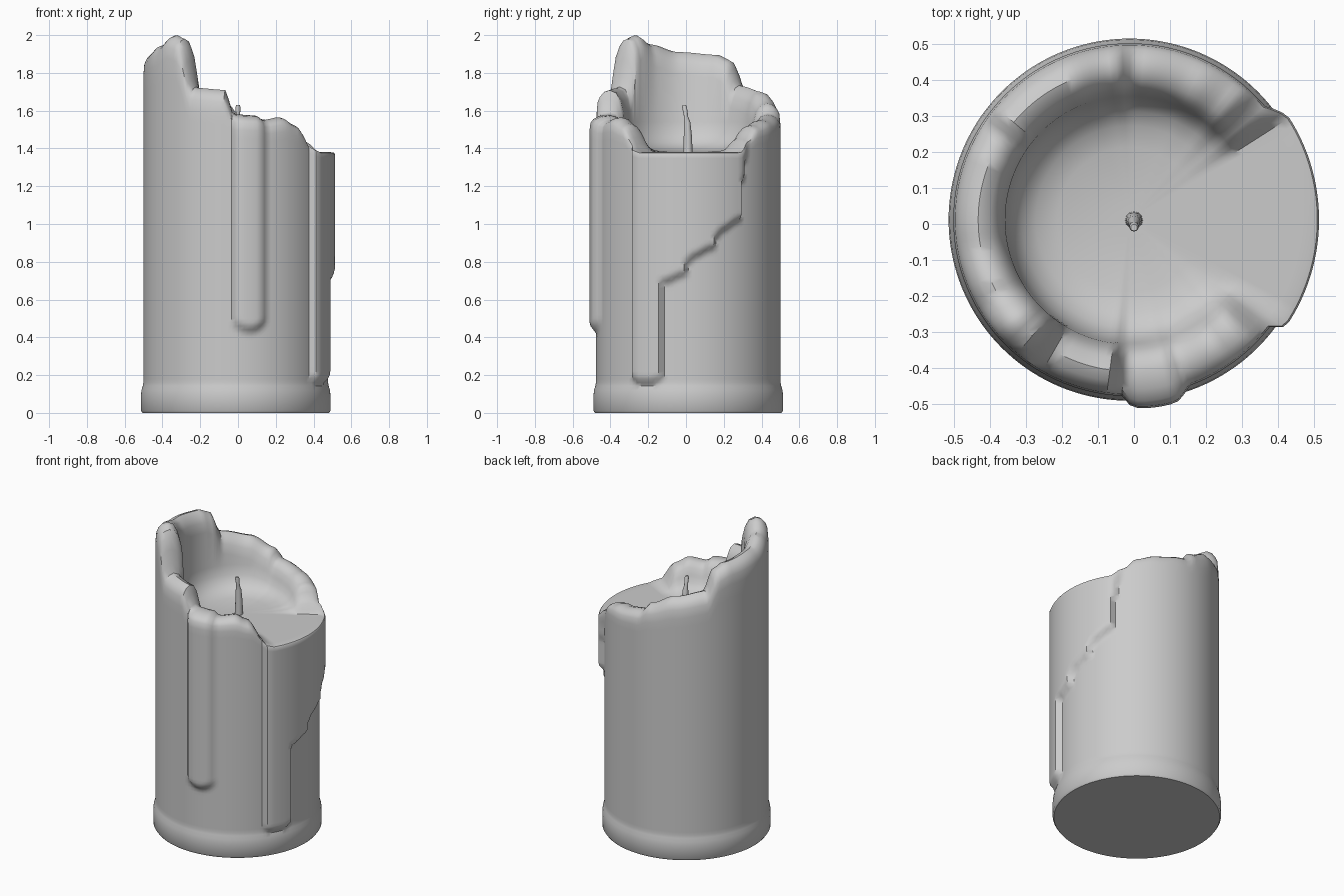
import bpy, bmesh, math

if "Cube" in bpy.data.objects:
    bpy.data.objects.remove(bpy.data.objects["Cube"])

CX, CY = -0.012, 0.012      # axis of the wax column
POOL = 1.38                 # level of the melted pool
R = 0.489
N = 144

# rim height by angle (degrees, counter-clockwise from +x)
RIM = [(0, 1.38), (32, 1.38), (40, 1.45), (50, 1.52), (65, 1.55), (88, 1.58),
       (96, 1.64), (115, 1.70), (139, 1.73), (149, 1.87), (158, 1.895), (187, 1.91),
       (208, 1.95), (222, 2.0), (230, 1.98), (241, 1.72), (262, 1.71),
       (269, 1.58), (284, 1.575), (289, 1.55), (303, 1.565), (313, 1.53),
       (327, 1.39), (330, 1.38), (360, 1.38)]
# lower edge of the wax that spilled over the open side
SPILL = [(-37, 0.17), (-33, 0.14), (-21, 0.14), (-17, 0.16), (-15, 0.67), (-2, 0.71),
         (1, 0.80), (15, 0.85), (19, 0.94), (33, 1.0), (36, 1.28), (40, 1.4)]


def smooth(t):
    t = min(1, max(0, t))
    return t * t * (3 - 2 * t)


def lookup(table, a):
    for (a0, v0), (a1, v1) in zip(table, table[1:]):
        if a0 <= a <= a1:
            return v0 + (v1 - v0) * smooth((a - a0) / (a1 - a0))
    return table[-1][1]


def bulge(a, z):
    """Thickness of the spilled wax and the front drip on the outside."""
    b = 0.0
    s = a - 360 if a > 180 else a
    if -38 <= s <= 40:
        side = smooth((s + 38) / 4) * smooth((42 - s) / 10)
        b = 0.036 * side * smooth((z - lookup(SPILL, s)) / 0.05)
    u = (a - 278.3) / 9.8
    if abs(u) < 1:
        b = max(b, 0.036 * math.sqrt(1 - u ** 4) * smooth((z - 0.41 - 0.04 * u * u) / 0.06))
    return b


def section(a):
    """Wall profile from the bottom edge, over the rim, into the pool."""
    h = lookup(RIM, a)
    s = min(1, (h - POOL) / 0.3)
    pts = [(0.494, 0), (0.502, 0.012), (0.502, 0.09), (0.499, 0.12), (0.492, 0.143)]
    top = h - 0.01 - 0.11 * s
    zs = [0.16 + 0.02 * i for i in range(55)]
    zs += [1.24 + (top - 1.24) * i / 6 for i in range(1, 7)]
    pts += [(R + bulge(a, z), z) for z in zs]
    b = bulge(a, top)
    # rounded rim
    pts += [(0.484 + b, h - 0.003 - 0.06 * s), (0.472 + b * 0.9, h - 0.035 * s),
            (0.45 + b * 0.6, h - 0.01 * s), (0.42, h), (0.385, h - 0.015 * s),
            (0.36, h - 0.06 * s), (0.345, h - 0.12 * s)]
    # dished pool
    pts += [(r, POOL + d * s) for r, d in
            [(0.34, 0.16), (0.325, 0.10), (0.30, 0.055), (0.26, 0.025), (0.20, 0.006), (0.05, 0)]]
    return pts


def loft(name, rings, angle=40):
    """Bridge closed rings of points and cap both ends."""
    bm = bmesh.new()
    loops = [[bm.verts.new(p) for p in ring] for ring in rings]
    n = len(loops[0])
    for lo, hi in zip(loops, loops[1:]):
        for i in range(n):
            j = (i + 1) % n
            bm.faces.new((lo[i], lo[j], hi[j], hi[i]))
    bm.faces.new(loops[0][::-1])
    bm.faces.new(loops[-1])
    me = bpy.data.meshes.new(name)
    bm.to_mesh(me)
    bm.free()
    ob = bpy.data.objects.new(name, me)
    bpy.context.collection.objects.link(ob)
    bpy.ops.object.select_all(action='DESELECT')
    ob.select_set(True)
    bpy.context.view_layer.objects.active = ob
    bpy.ops.object.shade_smooth_by_angle(angle=math.radians(angle))
    return ob


# candle body with rim, spill, drip and foot
angles = [360 * i / N for i in range(N)]
sections = [section(a) for a in angles]
rings = [[(CX + sec[k][0] * math.cos(math.radians(a)),
           CY + sec[k][0] * math.sin(math.radians(a)), sec[k][1])
          for a, sec in zip(angles, sections)] for k in range(len(sections[0]))]
loft("candle_body", rings)

# wick, thinning and leaning slightly forward
WICK = [(0.025, 1.36, 0.01), (0.022, 1.46, 0.01), (0.017, 1.54, 0.006),
        (0.011, 1.57, 0.0), (0.013, 1.62, -0.008), (0.009, 1.63, -0.01)]
loft("wick", [[(r * math.cos(math.tau * i / 12), y + r * math.sin(math.tau * i / 12), z)
               for i in range(12)] for r, z, y in WICK])
